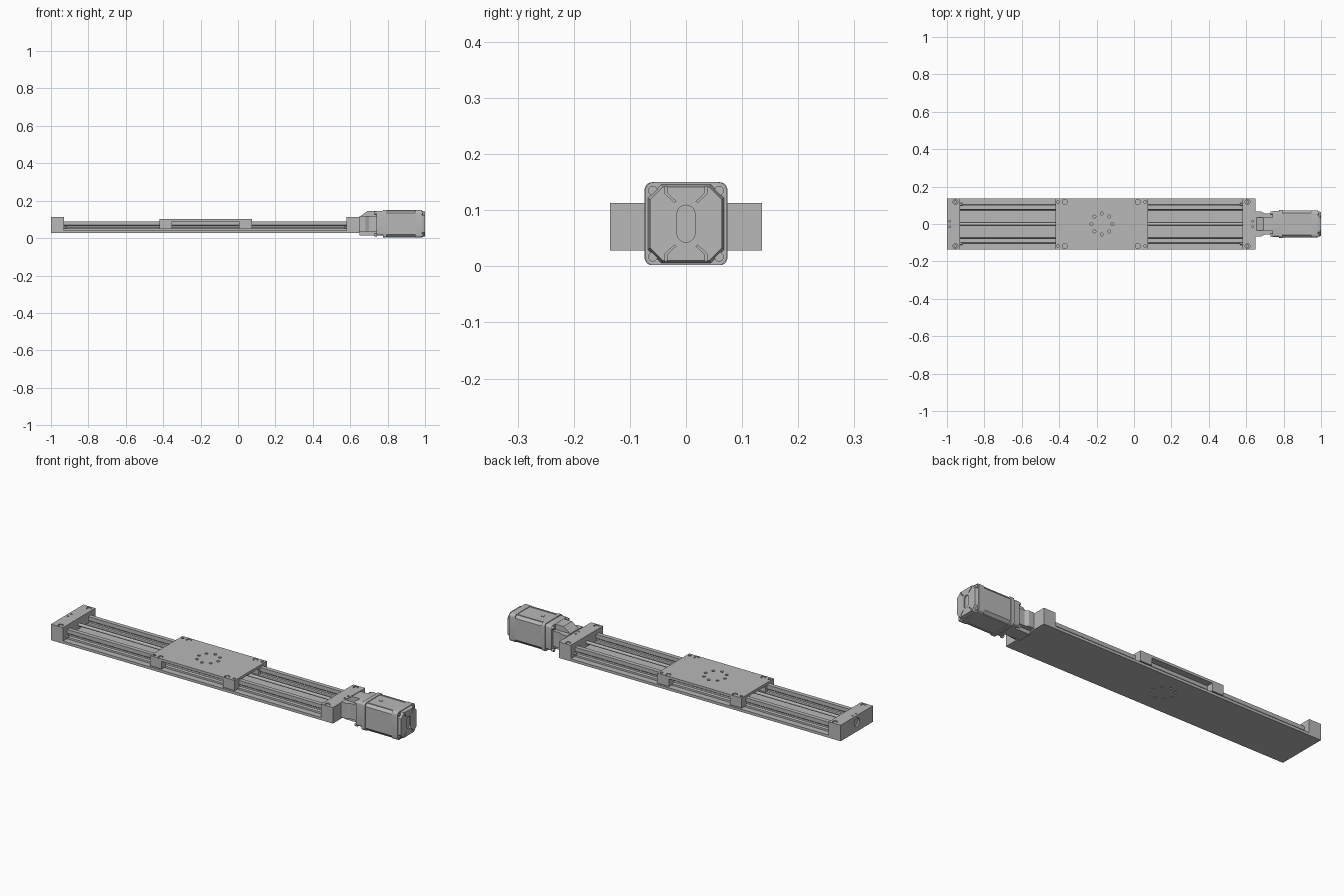
import bpy, bmesh, math
from mathutils import Matrix, Vector

if "Cube" in bpy.data.objects:
    bpy.data.objects.remove(bpy.data.objects["Cube"], do_unlink=True)

grey = bpy.data.materials.new("machined grey")
grey.use_nodes = True
grey.diffuse_color = (0.48, 0.48, 0.48, 1)
grey.node_tree.nodes["Principled BSDF"].inputs["Base Color"].default_value = (0.48, 0.48, 0.48, 1)


def finish(name, bm):
    bmesh.ops.recalc_face_normals(bm, faces=bm.faces)
    mesh = bpy.data.meshes.new(name)
    bm.to_mesh(mesh)
    bm.free()
    mesh.materials.append(grey)
    ob = bpy.data.objects.new(name, mesh)
    bpy.context.collection.objects.link(ob)
    return ob


def prism(name, axis, points, a, b, end_scale=1.0, centre=(0, 0)):
    """Extrude a 2D outline along an axis, optionally tapering the far end."""
    place = {"x": lambda u, v, t: (t, u, v), "y": lambda u, v, t: (u, t, v),
             "z": lambda u, v, t: (u, v, t)}[axis]
    bm = bmesh.new()
    cu, cv = centre
    near = [bm.verts.new(place(u, v, a)) for u, v in points]
    far = [bm.verts.new(place(cu + (u - cu) * end_scale, cv + (v - cv) * end_scale, b))
           for u, v in points]
    bm.faces.new(near)
    bm.faces.new(far[::-1])
    n = len(points)
    for i in range(n):
        j = (i + 1) % n
        bm.faces.new((near[i], near[j], far[j], far[i]))
    return finish(name, bm)


def box(name, x0, x1, y0, y1, z0, z1):
    return prism(name, "z", [(x0, y0), (x1, y0), (x1, y1), (x0, y1)], z0, z1)


def cylinders(name, centres, radius, depth, axis="z"):
    bm = bmesh.new()
    turn = Matrix.Rotation(math.pi / 2, 4, "Y") if axis == "x" else Matrix()
    for c in centres:
        bmesh.ops.create_cone(bm, cap_ends=True, segments=20, radius1=radius, radius2=radius,
                              depth=depth, matrix=Matrix.Translation(Vector(c)) @ turn)
    return finish(name, bm)


def cut(target, cutter):
    cutter.hide_render = True
    mod = target.modifiers.new("cut", "BOOLEAN")
    mod.object, mod.operation, mod.solver = cutter, "DIFFERENCE", "EXACT"
    bpy.context.view_layer.objects.active = target
    bpy.ops.object.modifier_apply(modifier=mod.name)
    bpy.data.objects.remove(cutter, do_unlink=True)


def rounded(w, h, r, cz, steps=5):
    """Rounded rectangle outline with half sizes w and h."""
    pts = []
    for k, (sx, sy) in enumerate([(1, 1), (-1, 1), (-1, -1), (1, -1)]):
        for i in range(steps + 1):
            t = math.pi / 2 * (k + i / steps)
            pts.append((sx * (w - r) + r * math.cos(t), cz + sy * (h - r) + r * math.sin(t)))
    return pts


def chamfered(w, h, c, cz):
    return [(w, cz - h + c), (w, cz + h - c), (w - c, cz + h), (c - w, cz + h),
            (-w, cz + h - c), (-w, cz - h + c), (c - w, cz - h), (w - c, cz - h)]


def smooth(ob):
    bpy.ops.object.select_all(action="DESELECT")
    ob.select_set(True)
    bpy.context.view_layer.objects.active = ob
    bpy.ops.object.shade_smooth_by_angle(angle=math.radians(30))


W = 0.135       # half width of the stage
BOLT_Y = 0.118
AXIS_Z = 0.076  # motor axis height
CAR_X = -0.172  # carriage centre


def ring(z):
    return [(CAR_X + 0.056 * math.cos(i * math.pi / 4), 0.056 * math.sin(i * math.pi / 4), z)
            for i in range(8)]


# Base plate with shallow mounting holes underneath
base = box("base_plate", -1, 0.65, -W, W, 0.028, 0.042)
cut(base, cylinders("base_holes", ring(0.028), 0.006, 0.012))
box("inner_deck", -0.93, 0.58, -0.072, 0.072, 0.042, 0.056)

# Grooved guide rails, screw and low deck ribs
half = [(0.014, 0.042), (0.014, 0.052), (0.007, 0.057), (0.007, 0.066),
        (0.011, 0.07), (0.011, 0.09)]
for side, s in (("left", 1), ("right", -1)):
    outline = [(s * 0.089 + u, z) for u, z in half] + [(s * 0.089 - u, z) for u, z in half[::-1]]
    prism(f"guide_rail_{side}", "x", outline, -0.93, 0.58)
    box(f"deck_rib_{side}", -0.93, 0.58, s * 0.055 - 0.002, s * 0.055 + 0.002, 0.056, 0.059)
    smooth(cylinders(f"rail_end_pin_{side}",
                     [(-0.926, s * 0.105, 0.058), (0.576, s * 0.105, 0.058)], 0.006, 0.016, "x"))
smooth(cylinders("drive_screw", [(-0.175, 0, 0.078)], 0.008, 1.52, "x"))

# End blocks with counterbored bolts
for name, x0, x1, bolt_x, pin_x in (("far_end_block", -1, -0.93, -0.955, -0.985),
                                    ("motor_end_block", 0.58, 0.65, 0.607, 0.635)):
    block = box(name, x0, x1, -W, W, 0.042, 0.113)
    spots = [(bolt_x, s * BOLT_Y, 0.113) for s in (1, -1)]
    cut(block, cylinders("counterbores", spots, 0.013, 0.024))
    cut(block, cylinders("pin_holes", [(pin_x, s * 0.014, 0.113) for s in (1, -1)], 0.005, 0.02))
    if x0 == -1:
        cut(block, cylinders("bearing_bore", [(-1, 0, 0.078)], 0.022, 0.016, "x"))
    smooth(cylinders(name + "_bolts", [(x, y, 0.105) for x, y, z in spots], 0.009, 0.01))

# Carriage plate and its four bearing blocks
plate = box("carriage_plate", -0.42, 0.075, -W, W, 0.0885, 0.102)
big = [(x, s * BOLT_Y, 0.102) for x in (-0.37, 0.02) for s in (1, -1)]
small = [(x, s * BOLT_Y, 0.102) for x in (-0.406, 0.06) for s in (1, -1)]
cut(plate, cylinders("plate_counterbores", big, 0.013, 0.018))
cut(plate, cylinders("plate_small_holes", small, 0.007, 0.018))
cut(plate, cylinders("plate_ring_holes", ring(0.102), 0.008, 0.018))
smooth(cylinders("carriage_bolts", [(x, y, 0.0965) for x, y, z in big], 0.009, 0.007))
for end, x0, x1 in (("far", -0.42, -0.353), ("near", 0.006, 0.075)):
    for side, s in (("left", 1), ("right", -1)):
        y0, y1 = sorted((s * 0.066, s * W))
        box(f"bearing_block_{end}_{side}", x0, x1, y0, y1, 0.048, 0.0885)
box("screw_nut", -0.26, -0.09, -0.03, 0.03, 0.06, 0.0885)

# Motor coupling: sloped core, side wings and bolted flange
prism("coupling_core", "y", [(0.65, 0.015), (0.75, 0.015), (0.75, 0.145), (0.692, 0.145),
                             (0.655, 0.118), (0.65, 0.113)], -0.036, 0.036)
prism("coupling_wings", "z", [(0.65, -0.066), (0.682, -0.066), (0.7, -0.056), (0.745, -0.056),
                              (0.745, 0.056), (0.7, 0.056), (0.682, 0.066), (0.65, 0.066)],
      0.035, 0.117)
smooth(prism("coupling_flange", "x", rounded(0.069, 0.066, 0.012, 0.08), 0.74, 0.775))
corners = [(s * 0.059, AXIS_Z + t * 0.059) for s in (1, -1) for t in (1, -1)]
smooth(cylinders("flange_bolts", [(0.736, y, z) for y, z in corners], 0.008, 0.014, "x"))

# Motor: front flange, waisted body and rear housing
smooth(prism("motor_flange", "x", rounded(0.074, 0.074, 0.014, AXIS_Z), 0.775, 0.795))
smooth(prism("motor_body", "x", chamfered(0.071, 0.071, 0.014, AXIS_Z), 0.795, 0.955))
for side, s in (("left", 1), ("right", -1)):
    y0, y1 = sorted((s * 0.05, s * 0.058))
    box(f"motor_ribs_{side}", 0.797, 0.98, y0, y1, AXIS_Z - 0.0735, AXIS_Z + 0.0735)
smooth(prism("rear_housing", "x", rounded(0.073, 0.074, 0.016, AXIS_Z), 0.95, 0.984))
cap = prism("rear_cap", "x", chamfered(0.068, 0.07, 0.024, AXIS_Z), 0.984, 1.0, 0.94, (0, AXIS_Z))

# Recessed slot and hourglass grooves on the rear cap
cut(cap, prism("slot_cutter", "x", rounded(0.016, 0.033, 0.0155, AXIS_Z), 0.993, 1.01))
for s in (1, -1):
    for t in (1, -1):
        groove = [(0.018, 0.04), (0.034, 0.055), (0.034, 0.072), (0.037, 0.072),
                  (0.037, 0.053), (0.021, 0.038)]
        cut(cap, prism("groove_cutter", "x", [(s * u, AXIS_Z + t * v) for u, v in groove],
                       0.995, 1.01))
smooth(cylinders("rear_bolts", [(0.984, y, z) for y, z in corners], 0.0085, 0.01, "x"))
box("motor_connector", 0.83, 0.845, -0.006, 0.006, AXIS_Z + 0.07, AXIS_Z + 0.0735)
